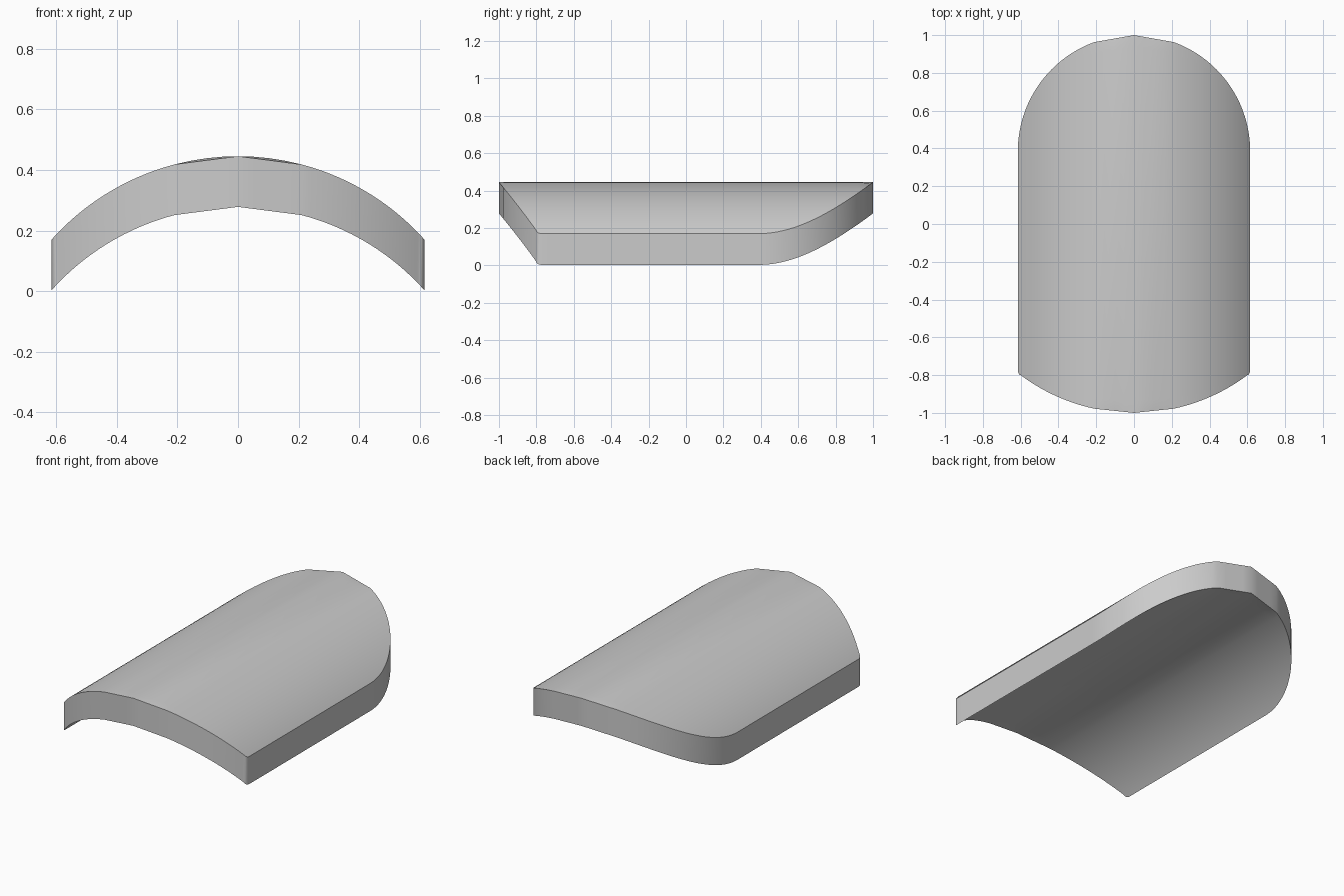
import bpy
import bmesh
from math import sqrt, sin, asin, pi

if "Cube" in bpy.data.objects:
    bpy.data.objects.remove(bpy.data.objects["Cube"], do_unlink=True)

HALF = 0.615      # half width
TOP = 0.445       # crown height
THICK = 0.167     # vertical thickness
ARCH_R = 0.825    # radius of the arched cross-section
FLAT = 0.21       # the rim runs straight from the middle to here
CORNER = 0.6      # front corners are rounded past here


def arch(x):
    return TOP - ARCH_R + sqrt(ARCH_R ** 2 - x * x)


def back(x):
    return 1 - HALF + sqrt(max(HALF ** 2 - x * x, 0))


def front(x):
    x = abs(x)
    y = -sqrt(1 - min(x, CORNER) ** 2)
    if x > CORNER:
        u = min((x - CORNER) / (HALF - CORNER), 1)
        y += 0.03 * (1 - sqrt(1 - u * u))
    return y


def straight(f, x):
    """Value of f with a straight run on each side of the middle."""
    t = abs(x) / FLAT
    return f(x) if t >= 1 else f(0) * (1 - t) + f(FLAT) * t


# Columns across the width, closer together towards the sides
start = asin(FLAT / HALF)
right = [FLAT * i / 4 for i in range(1, 5)]
right += [HALF * sin(start + (pi / 2 - start) * i / 28) for i in range(1, 29)]
columns = [-x for x in reversed(right)] + [0] + right

# Upper and lower arched sheets
bm = bmesh.new()
sheets = []
for drop in (0, THICK):
    sheet = []
    for x in columns:
        y0, y1 = straight(front, x), straight(back, x)
        rim = straight(arch, x) - drop
        inner = arch(x) - drop
        sheet.append([bm.verts.new((x, y0 + (y1 - y0) * t, z)) for t, z in
                      ((0, rim), (0.03, inner), (0.97, inner), (1, rim))])
    for a, b in zip(sheet, sheet[1:]):
        for j in range(3):
            bm.faces.new((a[j], b[j], b[j + 1], a[j + 1]))
    sheets.append(sheet)

# Vertical rim joining the sheets
upper, lower = sheets
for i in range(len(columns) - 1):
    for j in (0, -1):
        bm.faces.new((upper[i][j], upper[i + 1][j], lower[i + 1][j], lower[i][j]))
for i in (0, -1):
    for j in range(3):
        bm.faces.new((upper[i][j], upper[i][j + 1], lower[i][j + 1], lower[i][j]))
bmesh.ops.recalc_face_normals(bm, faces=bm.faces)

mesh = bpy.data.meshes.new("arched_panel")
bm.to_mesh(mesh)
bm.free()
panel = bpy.data.objects.new("arched_panel", mesh)
bpy.context.collection.objects.link(panel)

# Plain grey
grey = bpy.data.materials.new("light_grey")
grey.use_nodes = True
colour = (0.6, 0.6, 0.6, 1)
grey.diffuse_color = colour
grey.node_tree.nodes["Principled BSDF"].inputs["Base Color"].default_value = colour
mesh.materials.append(grey)

bpy.ops.object.select_all(action="DESELECT")
panel.select_set(True)
bpy.context.view_layer.objects.active = panel
bpy.ops.object.shade_smooth_by_angle(angle=pi / 6)
